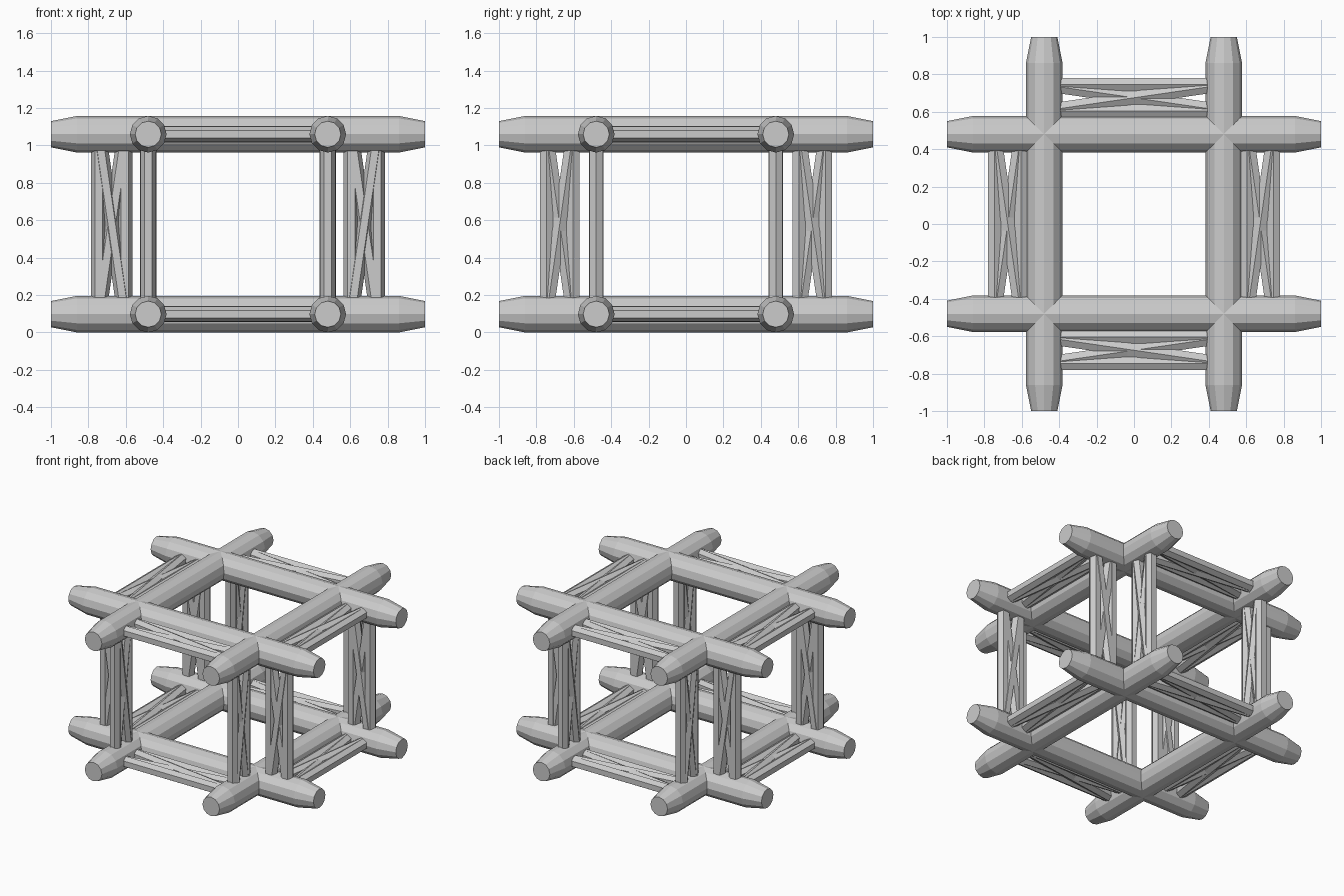
import bpy, math
from mathutils import Vector

if "Cube" in bpy.data.objects:
    bpy.data.objects.remove(bpy.data.objects["Cube"])

C = 0.48                 # log offset from the centre lines
LEVELS = (0.098, 1.06)   # log centre heights
INNER, OUTER = 0.605, 0.745
LIFT = 0.003             # keeps crossing braces from being coplanar


def prism(name, a, b, ref, sides, profile):
    """Flat-faced rod from a to b; profile is (position 0..1, radius); a corner points at ref."""
    a, b = Vector(a), Vector(b)
    d = (b - a).normalized()
    u = Vector(ref)
    u = (u - d * u.dot(d)).normalized()
    w = d.cross(u)
    verts, faces = [], []
    for t, r in profile:
        for i in range(sides):
            k = 2 * math.pi * i / sides
            verts.append(a.lerp(b, t) + r * (math.cos(k) * u + math.sin(k) * w))
    for j in range(len(profile) - 1):
        for i in range(sides):
            n = (i + 1) % sides
            faces.append((j * sides + i, j * sides + n,
                          (j + 1) * sides + n, (j + 1) * sides + i))
    faces.append(tuple(reversed(range(sides))))
    faces.append(tuple(range((len(profile) - 1) * sides, len(profile) * sides)))
    mesh = bpy.data.meshes.new(name)
    mesh.from_pydata(verts, [], faces)
    obj = bpy.data.objects.new(name, mesh)
    bpy.context.collection.objects.link(obj)
    return obj


def log(name, a, b):
    prism(name, a, b, (0, 0, 1), 12,
          [(0, 0.07), (0.07, 0.09), (0.07 + 1e-4, 0.09), (0.07, 0.098), (0.93, 0.098), (1, 0.07)][0:1]
          + [(0.07, 0.098), (0.93, 0.098), (1, 0.07)])


def truss(name, point, ref, lift):
    """Two parallel bars and two crossed braces; point(end, offset) gives a position."""
    lift = Vector(lift) * LIFT
    rod = [(0, 0.04), (1, 0.04)]
    prism(name + "_inner_bar", point(0, INNER), point(1, INNER), ref, 6, rod)
    prism(name + "_outer_bar", point(0, OUTER), point(1, OUTER), ref, 6, rod)
    prism(name + "_over_brace", Vector(point(0, INNER)) + lift,
          Vector(point(1, OUTER)) + lift, ref, 6, rod)
    prism(name + "_under_brace", Vector(point(0, OUTER)) - lift,
          Vector(point(1, INNER)) - lift, ref, 6, rod)


UP, SIDE = (0, 0, 1), (1, 0, 0)
for z in LEVELS:
    for s in (-1, 1):
        # crossed logs with tapered ends
        log("cross_log", (-1, s * C, z), (1, s * C, z))
        log("long_log", (s * C, -1, z), (s * C, 1, z))
        # horizontal trusses joining the log ends
        truss("end_truss", lambda e, o: ((2 * e - 1) * C, s * o, z), UP, UP)
        truss("side_truss", lambda e, o: (s * o, (2 * e - 1) * C, z), UP, UP)

# upright trusses at the four corners
for sx in (-1, 1):
    for sy in (-1, 1):
        truss("upright_truss_x", lambda e, o: (sx * o, sy * C, LEVELS[e]),
              SIDE, (0, sy, 0))
        truss("upright_truss_y", lambda e, o: (sx * C, sy * o, LEVELS[1 - e]),
              SIDE, (sx, 0, 0))
